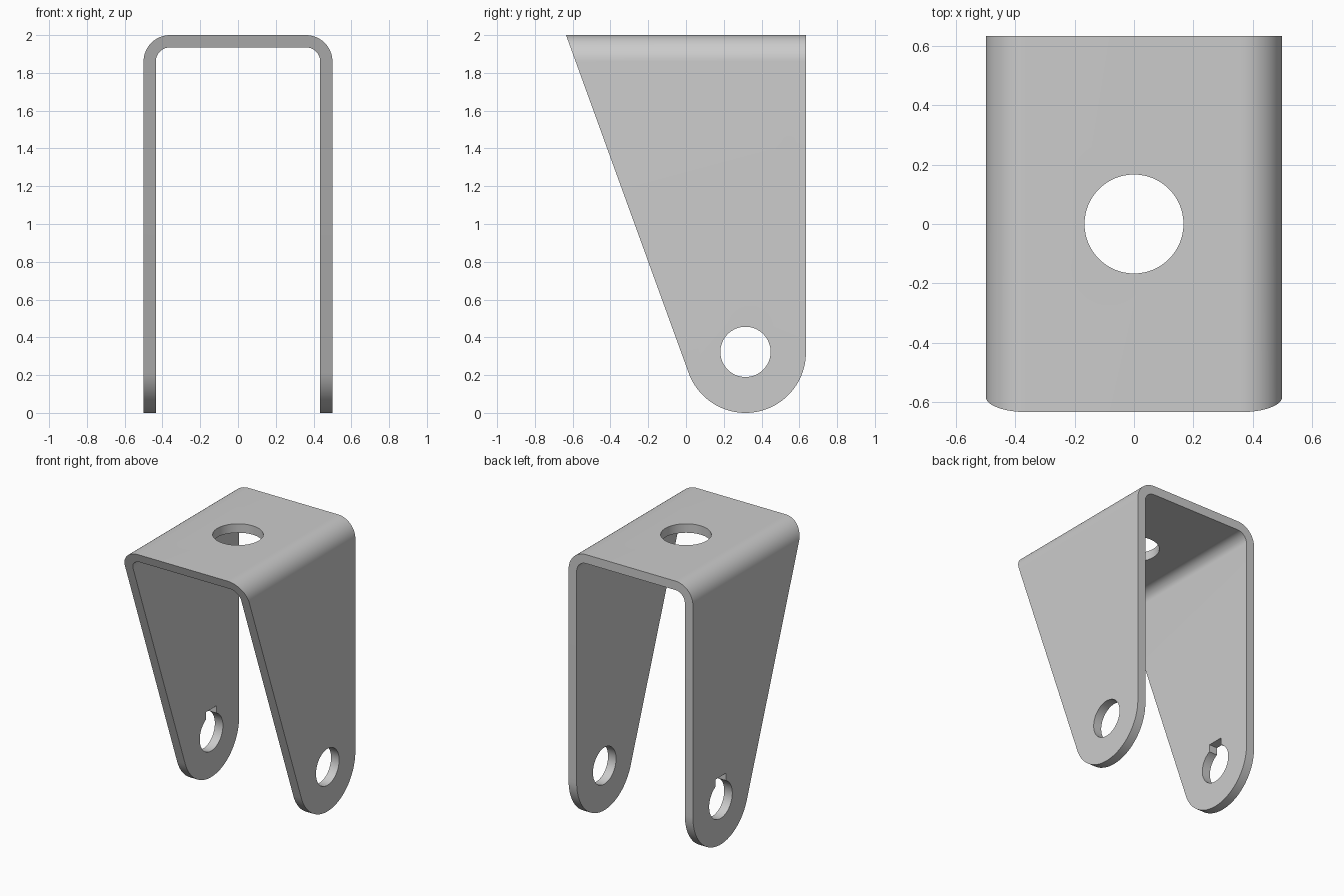
import bpy, bmesh
from math import sin, cos, pi, asin, atan2, hypot, tan
from mathutils import Vector

if "Cube" in bpy.data.objects:
    bpy.data.objects.remove(bpy.data.objects["Cube"])

W, T, R, D = 0.5, 0.065, 0.14, 0.635      # half width, sheet thickness, bend radius, half depth
CY, CZ, RE = 0.315, 0.32, 0.32            # rounded leg end


def arc(cx, cy, r, a0, a1, n):
    return [(cx + r * cos(a0 + (a1 - a0) * i / n), cy + r * sin(a0 + (a1 - a0) * i / n))
            for i in range(n + 1)]


def prism(name, pts, axis, lo, hi):
    """Extrude a closed 2D profile along an axis from lo to hi."""
    place = {'x': lambda a, b, t: (t, a, b),
             'y': lambda a, b, t: (a, t, b),
             'z': lambda a, b, t: (a, b, t)}[axis]
    bm = bmesh.new()
    face = bm.faces.new([bm.verts.new(place(a, b, lo)) for a, b in pts])
    ext = bmesh.ops.extrude_face_region(bm, geom=[face])
    move = Vector(place(0, 0, hi - lo))
    bmesh.ops.translate(bm, vec=move, verts=[g for g in ext['geom'] if isinstance(g, bmesh.types.BMVert)])
    bmesh.ops.recalc_face_normals(bm, faces=bm.faces)
    mesh = bpy.data.meshes.new(name)
    bm.to_mesh(mesh)
    bm.free()
    ob = bpy.data.objects.new(name, mesh)
    bpy.context.collection.objects.link(ob)
    return ob


def cut(target, cutter, operation='DIFFERENCE'):
    cutter.hide_render = True
    mod = target.modifiers.new(cutter.name, 'BOOLEAN')
    mod.operation, mod.object, mod.solver = operation, cutter, 'EXACT'
    bpy.context.view_layer.objects.active = target
    bpy.ops.object.modifier_apply(modifier=mod.name)
    bpy.data.objects.remove(cutter)


# Bent sheet: U section, oversize so the side outline trims it
outer = arc(W - R, 2 - R, R, 0, pi / 2, 16)
inner = arc(W - R, 2 - R, R - T, 0, pi / 2, 16)
half = [(W, -0.1)] + outer
inside = [(W - T, -0.1)] + inner
profile = (half + [(-x, z) for x, z in reversed(half)]
           + [(-x, z) for x, z in inside] + list(reversed(inside)))
bracket = prism("fork_bracket", profile, 'y', -0.9, 0.9)

# Side outline: straight back, rounded end, sloping front tangent to the end
dy, dz = CY + D, 2 - CZ
lean = atan2(dy, dz) - asin(RE / hypot(dy, dz))
side = ([(D, 2.2)] + arc(CY, CZ, RE, 0, -(pi - lean), 48)
        + [(-D - 0.2 * tan(lean), 2.2)])
# Arc must finish where the sloping edge touches the circle
end = pi + lean
side[1:-1] = arc(CY, CZ, RE, 0, end - 2 * pi, 48)
cut(bracket, prism("side_outline", side, 'x', -1, 1), 'INTERSECT')

# Axle hole through both legs, key notch in the left leg, stem hole in the top
cut(bracket, prism("axle_hole", arc(CY, 0.323, 0.133, 0, 2 * pi, 64)[:-1], 'x', -1, 1))
notch = [(CY - 0.06, 0.34), (CY + 0.06, 0.34), (CY + 0.06, 0.495), (CY - 0.06, 0.495)]
cut(bracket, prism("key_notch", notch, 'x', -1, 0))
cut(bracket, prism("stem_hole", arc(0, 0, 0.167, 0, 2 * pi, 64)[:-1], 'z', 1.5, 2.5))

# Smooth bends and holes, crisp sheet edges
bpy.ops.object.select_all(action='DESELECT')
bracket.select_set(True)
bpy.context.view_layer.objects.active = bracket
bpy.ops.object.shade_smooth_by_angle(angle=0.5)
